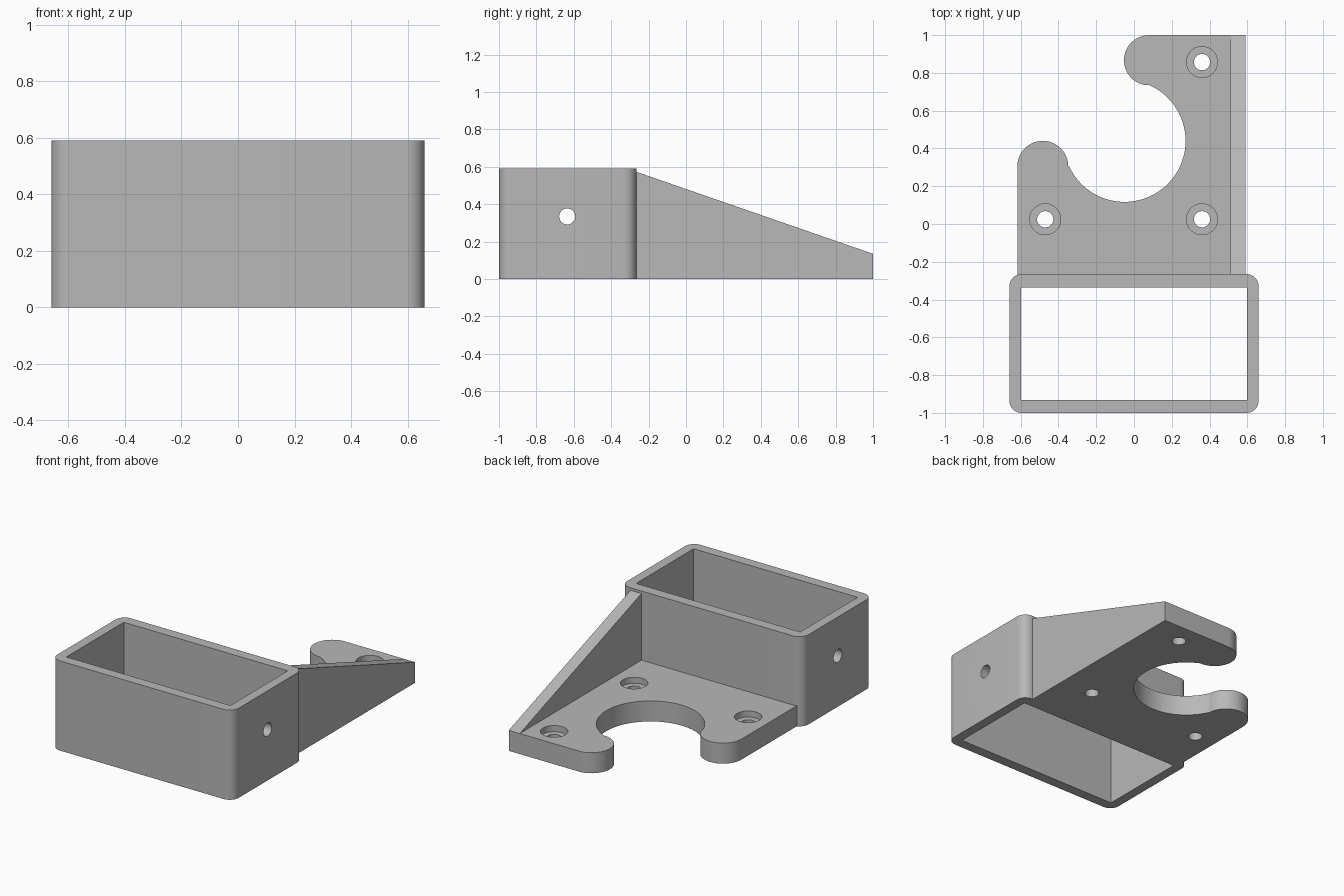
import bpy
import bmesh
from math import cos, sin, radians
from mathutils import Vector

if "Cube" in bpy.data.objects:
    bpy.data.objects.remove(bpy.data.objects["Cube"], do_unlink=True)

# Single plastic colour
GREY = (0.48, 0.48, 0.48, 1)
plastic = bpy.data.materials.new("grey plastic")
plastic.use_nodes = True
plastic.diffuse_color = GREY
plastic.node_tree.nodes["Principled BSDF"].inputs["Base Color"].default_value = GREY


def arc(cx, cy, r, start, end, steps):
    """Points along an arc, angles in degrees."""
    angles = [radians(start + (end - start) * i / steps) for i in range(steps + 1)]
    return [(cx + r * cos(a), cy + r * sin(a)) for a in angles]


def rounded_rectangle(x, y0, y1, r):
    corners = [(x - r, y1 - r), (r - x, y1 - r), (r - x, y0 + r), (x - r, y0 + r)]
    return [p for i, c in enumerate(corners) for p in arc(*c, r, i * 90, i * 90 + 90, 10)]


def prism(name, outline, low, high, along_x=False):
    """Extrude a flat outline up z, or a (y, z) outline along x."""
    place = (lambda u, v, w: (w, u, v)) if along_x else (lambda u, v, w: (u, v, w))
    bm = bmesh.new()
    face = bm.faces.new([bm.verts.new(place(u, v, low)) for u, v in outline])
    grown = bmesh.ops.extrude_face_region(bm, geom=[face])["geom"]
    moved = [g for g in grown if isinstance(g, bmesh.types.BMVert)]
    bmesh.ops.translate(bm, verts=moved, vec=Vector(place(0, 0, high - low)))
    bmesh.ops.recalc_face_normals(bm, faces=bm.faces)
    mesh = bpy.data.meshes.new(name)
    bm.to_mesh(mesh)
    bm.free()
    mesh.materials.append(plastic)
    obj = bpy.data.objects.new(name, mesh)
    bpy.context.collection.objects.link(obj)
    return obj


def activate(obj):
    bpy.ops.object.select_all(action="DESELECT")
    obj.select_set(True)
    bpy.context.view_layer.objects.active = obj


def cut(obj, cutter):
    """Subtract the cutter and discard it."""
    cutter.hide_render = True
    mod = obj.modifiers.new("cut", "BOOLEAN")
    mod.operation = "DIFFERENCE"
    mod.solver = "EXACT"
    mod.object = cutter
    activate(obj)
    bpy.ops.object.modifier_apply(modifier=mod.name)
    bpy.data.objects.remove(cutter, do_unlink=True)


HEIGHT, THICK = 0.59, 0.135
JOIN = -0.27
SIDE = 0.59
HOLE, RECESS = 0.043, 0.082

# Open rectangular sleeve with a pin hole through both ends
sleeve = prism("sleeve", rounded_rectangle(0.66, -1, -0.265, 0.065), 0, HEIGHT)
opening = [(-0.597, -0.932), (0.597, -0.932), (0.597, -0.335), (-0.597, -0.335)]
cut(sleeve, prism("sleeve_cutter", opening, -0.1, 0.8))
cut(sleeve, prism("pin_cutter", arc(-0.635, 0.335, HOLE, 0, 350, 35), -1, 1, along_x=True))

# Base plate with a hooked round cut-out between two rounded lobes
outline = [(SIDE, JOIN), (SIDE, 1)]
outline += arc(0.08, 0.867, 0.133, 90, 265, 24)
outline += arc(-0.05, 0.44, 0.323, 426, 204, 56)
outline += arc(-0.483, 0.305, 0.135, 0, 180, 24)
outline += [(-0.618, JOIN)]
plate = prism("base_plate", outline, 0, THICK)

# Counterbored screw holes
for x, y in [(-0.47, 0.025), (0.36, 0.025), (0.36, 0.857)]:
    cut(plate, prism("screw_cutter", arc(x, y, HOLE, 0, 350, 35), -0.1, 0.3))
    cut(plate, prism("recess_cutter", arc(x, y, RECESS, 0, 350, 35), THICK - 0.04, 0.3))

# Sloping side rib
rib = prism("side_rib", [(JOIN, THICK), (1, THICK), (JOIN, 0.575)], 0.51, SIDE, along_x=True)

for part in (sleeve, plate, rib):
    activate(part)
    bpy.ops.object.shade_smooth_by_angle(angle=radians(30))
